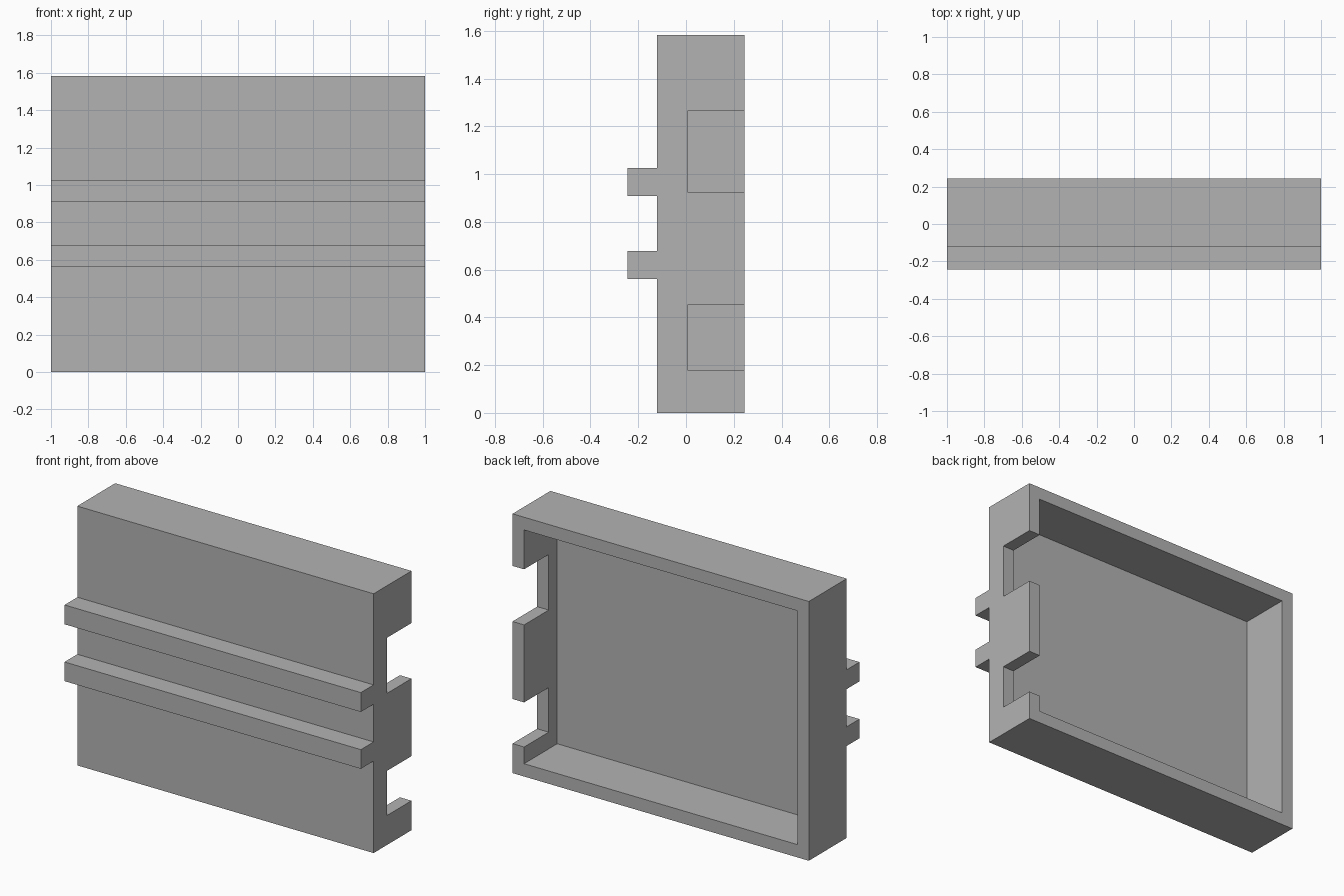
import bpy
import bmesh
from mathutils import Vector

cube = bpy.data.objects.get("Cube")
if cube:
    bpy.data.objects.remove(cube, do_unlink=True)

HALF_X, BACK, FACE, RAIL = 1.0, 0.244, -0.121, -0.244
HEIGHT, WALL, FLOOR, NOTCH_Y = 1.582, 0.078, -0.075, 0.007
RAILS = [(0.561, 0.678), (0.908, 1.026)]
NOTCHES = [(0.18, 0.452), (0.925, 1.264)]

grey = bpy.data.materials.new("plain grey")
grey.use_nodes = True
colour = (0.45, 0.45, 0.45, 1)
grey.diffuse_color = colour
grey.node_tree.nodes["Principled BSDF"].inputs["Base Color"].default_value = colour


def prism(name, profile, x0, x1):
    """Extrude a (y, z) profile along x."""
    bm = bmesh.new()
    face = bm.faces.new([bm.verts.new((x0, y, z)) for y, z in profile])
    ext = bmesh.ops.extrude_face_region(bm, geom=[face])
    moved = [v for v in ext["geom"] if isinstance(v, bmesh.types.BMVert)]
    bmesh.ops.translate(bm, verts=moved, vec=Vector((x1 - x0, 0, 0)))
    bmesh.ops.recalc_face_normals(bm, faces=bm.faces)
    mesh = bpy.data.meshes.new(name)
    bm.to_mesh(mesh)
    bm.free()
    mesh.materials.append(grey)
    obj = bpy.data.objects.new(name, mesh)
    bpy.context.collection.objects.link(obj)
    return obj


def box(name, x0, x1, y0, y1, z0, z1):
    return prism(name, [(y0, z0), (y1, z0), (y1, z1), (y0, z1)], x0, x1)


# Tray body with the two long rails across its front
profile = [(BACK, 0), (BACK, HEIGHT), (FACE, HEIGHT)]
for low, high in reversed(RAILS):
    profile += [(FACE, high), (RAIL, high), (RAIL, low), (FACE, low)]
profile.append((FACE, 0))
tray = prism("railed_tray", profile, -HALF_X, HALF_X)

# Cavity open to the back, and two notches through the left wall
inner = HALF_X - WALL
cutters = [box("cavity_cutter", -inner, inner, FLOOR, BACK + 0.1, WALL, HEIGHT - WALL)]
for low, high in NOTCHES:
    cutters.append(box("notch_cutter", inner - 0.1, HALF_X + 0.1,
                       NOTCH_Y, BACK + 0.1, low, high))

for cutter in cutters:
    cutter.hide_render = True
    cut = tray.modifiers.new("cut", "BOOLEAN")
    cut.operation = "DIFFERENCE"
    cut.solver = "EXACT"
    cut.object = cutter

# Bake the cuts and drop the cutters
bpy.context.view_layer.update()
graph = bpy.context.evaluated_depsgraph_get()
baked = bpy.data.meshes.new_from_object(tray.evaluated_get(graph))
tray.modifiers.clear()
tray.data = baked
for cutter in cutters:
    bpy.data.objects.remove(cutter, do_unlink=True)
